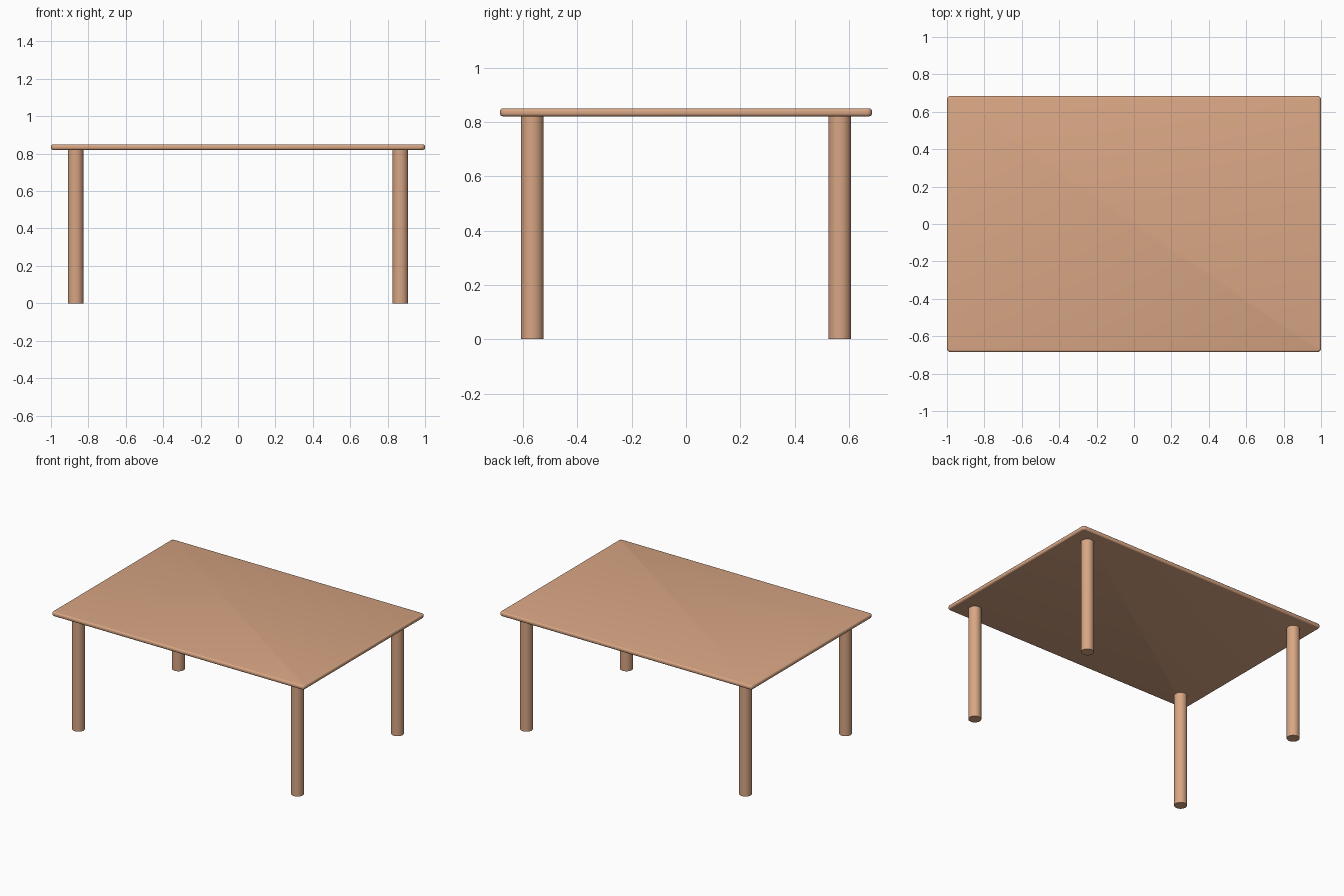
import bpy, bmesh

if "Cube" in bpy.data.objects:
    bpy.data.objects.remove(bpy.data.objects["Cube"])

wood = bpy.data.materials.new("warm_wood")
wood.diffuse_color = (0.69, 0.38, 0.23, 1)
wood.use_nodes = True
wood.node_tree.nodes["Principled BSDF"].inputs["Base Color"].default_value = wood.diffuse_color

TOP_Z, UNDER_Z = 0.85, 0.82


def finish(obj, name):
    obj.name = name
    obj.data.materials.append(wood)
    bpy.ops.object.shade_smooth_by_angle(angle=0.7)


# Tabletop: slab with softened corners and a rounded rim
bpy.ops.mesh.primitive_cube_add(size=1, location=(0, 0, (TOP_Z + UNDER_Z) / 2))
top = bpy.context.object
top.scale = (2.0, 1.37, TOP_Z - UNDER_Z)
bpy.ops.object.transform_apply(location=False, rotation=False, scale=True)

bm = bmesh.new()
bm.from_mesh(top.data)
upright = [e for e in bm.edges
           if abs(e.verts[0].co.z - e.verts[1].co.z) > 0.01]
bmesh.ops.bevel(bm, geom=upright, offset=0.02, segments=4,
                profile=0.5, affect='EDGES')
rim = [e for e in bm.edges
       if abs(e.verts[0].co.z - e.verts[1].co.z) < 0.001]
bmesh.ops.bevel(bm, geom=rim, offset=0.011, segments=3,
                profile=0.5, affect='EDGES')
bm.to_mesh(top.data)
bm.free()
finish(top, "tabletop")

# Four round legs
for y, end in ((-0.566, "front"), (0.566, "back")):
    for x, side in ((-0.868, "left"), (0.868, "right")):
        bpy.ops.mesh.primitive_cylinder_add(
            vertices=32, radius=0.042, depth=UNDER_Z,
            location=(x, y, UNDER_Z / 2))
        finish(bpy.context.object, f"{end}_{side}_leg")
